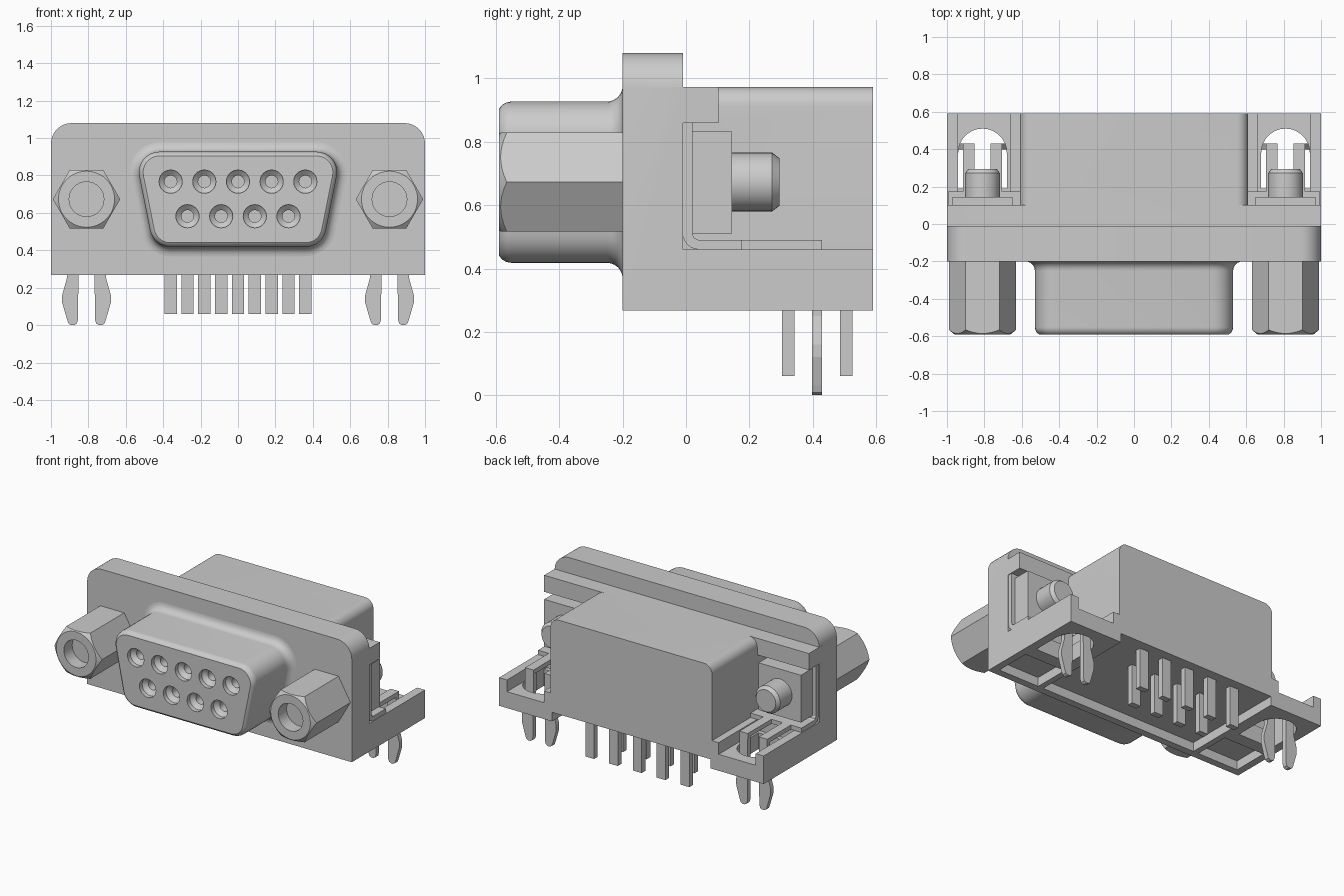
import bpy, bmesh, math

cube = bpy.data.objects.get("Cube")
if cube:
    bpy.data.objects.remove(cube, do_unlink=True)

grey = bpy.data.materials.new("plain grey")
grey.use_nodes = True
grey.diffuse_color = (0.6, 0.6, 0.6, 1)
grey.node_tree.nodes["Principled BSDF"].inputs["Base Color"].default_value = (0.6, 0.6, 0.6, 1)


def finish(name, bm):
    bmesh.ops.recalc_face_normals(bm, faces=bm.faces)
    me = bpy.data.meshes.new(name)
    bm.to_mesh(me)
    bm.free()
    me.materials.append(grey)
    ob = bpy.data.objects.new(name, me)
    bpy.context.scene.collection.objects.link(ob)
    return ob


def loft(name, rings):
    """Skin a list of matching closed point rings and cap both ends."""
    bm = bmesh.new()
    vs = [[bm.verts.new(p) for p in r] for r in rings]
    n = len(rings[0])
    for a, b in zip(vs, vs[1:]):
        for i in range(n):
            j = (i + 1) % n
            bm.faces.new((a[i], a[j], b[j], b[i]))
    bm.faces.new(vs[0][::-1])
    bm.faces.new(vs[-1])
    return finish(name, bm)


def box(name, x0, x1, y0, y1, z0, z1):
    return loft(name, [[(x0, y0, z), (x1, y0, z), (x1, y1, z), (x0, y1, z)] for z in (z0, z1)])


def prism_y(name, pts, y0, y1):
    return loft(name, [[(x, y, z) for x, z in pts] for y in (y0, y1)])


def turned(name, cx, cz, prof, n=32):
    """Round part along y from (y, radius) pairs."""
    ang = [2 * math.pi * i / n for i in range(n)]
    return loft(name, [[(cx + r * math.cos(a), y, cz + r * math.sin(a)) for a in ang] for y, r in prof])


def boolean(ob, tool, op='DIFFERENCE'):
    m = ob.modifiers.new("bool", 'BOOLEAN')
    m.operation, m.solver, m.object = op, 'EXACT', tool
    bpy.context.view_layer.objects.active = ob
    bpy.ops.object.modifier_apply(modifier=m.name)
    bpy.data.objects.remove(tool, do_unlink=True)


def smooth(ob, deg=30):
    bpy.ops.object.select_all(action='DESELECT')
    ob.select_set(True)
    bpy.context.view_layer.objects.active = ob
    bpy.ops.object.shade_smooth_by_angle(angle=math.radians(deg))


def arch(hw, z0, z1, r, n=8):
    """Rectangle with rounded top corners."""
    pts = [(-hw, z0), (hw, z0)]
    for s, a0 in ((1, 0), (-1, 90)):
        for i in range(n + 1):
            a = math.radians(a0 + 90 * i / n)
            pts.append((s * (hw - r) + r * math.cos(a), z1 - r + r * math.sin(a)))
    return pts


# Housing: flange, rear body, ledge and feet merged into one shell
BASE = 0.268
housing = prism_y("housing", arch(1, BASE, 1.08, 0.11), -0.2, -0.01)
boolean(housing, prism_y("body", arch(0.61, BASE, 0.973, 0.06), -0.05, 0.59), 'UNION')
boolean(housing, box("ledge", -1, 1, -0.05, 0.102, 0.86, 0.973), 'UNION')
for s in (-1, 1):
    def side(a, b):
        return sorted((s * a, s * b))
    boolean(housing, box("foot", *side(0.55, 1), -0.05, 0.59, BASE, 0.46), 'UNION')
    # open channel in the top of each foot
    boolean(housing, box("channel", *side(0.66, 0.94), 0.16, 0.7, 0.38, 0.5))
    # round ended slot through the foot
    slot = [(s * 0.81 - 0.13, 0.19), (s * 0.81 + 0.13, 0.19)]
    slot += [(s * 0.81 + 0.13 * math.cos(math.pi * i / 16), 0.38 + 0.13 * math.sin(math.pi * i / 16))
             for i in range(17)]
    boolean(housing, loft("slot", [[(x, y, z) for x, y in slot] for z in (0.2, 0.6)]))
    # shallow recess under the flange end
    boolean(housing, box("end_recess", *side(0.64, 0.95), -0.15, 0.1, 0.2, 0.33))
# shallow recess under the body, open at the rear
boolean(housing, box("under_recess", -0.6, 0.6, -0.15, 0.7, 0.2, 0.33))
smooth(housing)


# Socket shroud: rounded trapezoid with a flared root and eased front rim
def d_ring(y, d, r=0.11, n=8):
    tilt = 11.3
    corners = ((0.42, 0.817, -tilt, 90), (-0.42, 0.817, 90, 180 + tilt),
               (-0.362, 0.528, 180 + tilt, 270), (0.362, 0.528, 270, 360 - tilt))
    ring = []
    for cx, cz, a0, a1 in corners:
        for i in range(n + 1):
            a = math.radians(a0 + (a1 - a0) * i / n)
            ring.append((cx + (r + d) * math.cos(a), y, cz + (r + d) * math.sin(a)))
    return ring


steps = [(-0.17, 0.05)]
for i in range(7):
    t = math.radians(15 * i)
    steps.append((-0.25 + 0.05 * math.cos(t), 0.05 - 0.05 * math.sin(t)))
for i in range(6):
    t = math.radians(12 * i)
    steps.append((-0.551 - 0.045 * math.sin(t), -0.045 + 0.045 * math.cos(t)))
shroud = loft("socket_shroud", [d_ring(y, d) for y, d in steps])

# Nine stepped contact holes
contacts = [(0.18 * i, 0.767) for i in range(-2, 3)] + [(0.18 * i - 0.27, 0.582) for i in range(4)]
for x, z in contacts:
    boolean(shroud, turned("contact_hole", x, z,
                           [(-0.65, 0.062), (-0.56, 0.062), (-0.535, 0.033), (-0.4, 0.033)], 24))
smooth(shroud)

# Solder pins in two staggered rows
for i in range(9):
    x = 0.09 * (i - 4)
    y = 0.506 if i % 2 == 0 else 0.323
    box(f"solder_pin_{i + 1}", x - 0.033, x + 0.033, y - 0.02, y + 0.02, 0.06, 0.36)

# Hardware on each side
for s, tag in ((1, "left"), (-1, "right")):
    cx, cz = s * 0.81, 0.673

    # hexagonal standoff with chamfered tip and bore
    hexnut = turned("standoff_" + tag, cx, cz, [(-0.59, 0.18), (-0.18, 0.18)], 6)
    boolean(hexnut, turned("chamfer", cx, cz, [(-0.59, 0.15), (-0.55, 0.2), (-0.17, 0.2)], 48), 'INTERSECT')
    boolean(hexnut, turned("bore", cx, cz, [(-0.65, 0.093), (-0.5, 0.093)]))
    smooth(hexnut, 25)

    # nut plate and screw end behind the flange
    box("nut_plate_" + tag, cx - 0.16, cx + 0.16, 0.01, 0.145, 0.51, 0.833)
    smooth(turned("screw_end_" + tag, cx, cz, [(0.1, 0.093), (0.272, 0.093), (0.295, 0.075)]))

    # bent bracket with a rounded outer corner
    bend = [(-0.01, 0.86), (0.02, 0.86), (0.02, 0.51), (0.026, 0.496), (0.04, 0.49), (0.175, 0.49), (0.175, 0.46)]
    bend += [(0.04 - 0.05 * math.sin(math.radians(15 * i)), 0.51 - 0.05 * math.cos(math.radians(15 * i)))
             for i in range(7)]
    loft("bracket_" + tag, [[(x, y, z) for y, z in bend] for x in (s * 0.61, s * 0.995)])

    # forked board lock: flat tab and bulged leg, one each side of the centre
    for k, part in ((-1, "a"), (1, "b")):
        x0, x1 = sorted((cx + k * 0.042, cx + k * 0.105))
        box(f"lock_tab_{tag}_{part}", x0, x1, 0.16, 0.41, 0.46, 0.49)
        leg = [(0.042, 0.49), (0.105, 0.49), (0.105, 0.25), (0.13, 0.16), (0.13, 0.12), (0.104, 0.03),
               (0.096, 0.008), (0.082, 0.0), (0.065, 0.0), (0.052, 0.008), (0.045, 0.03)]
        prism_y(f"lock_leg_{tag}_{part}", [(cx + k * x, z) for x, z in leg], 0.398, 0.43)
